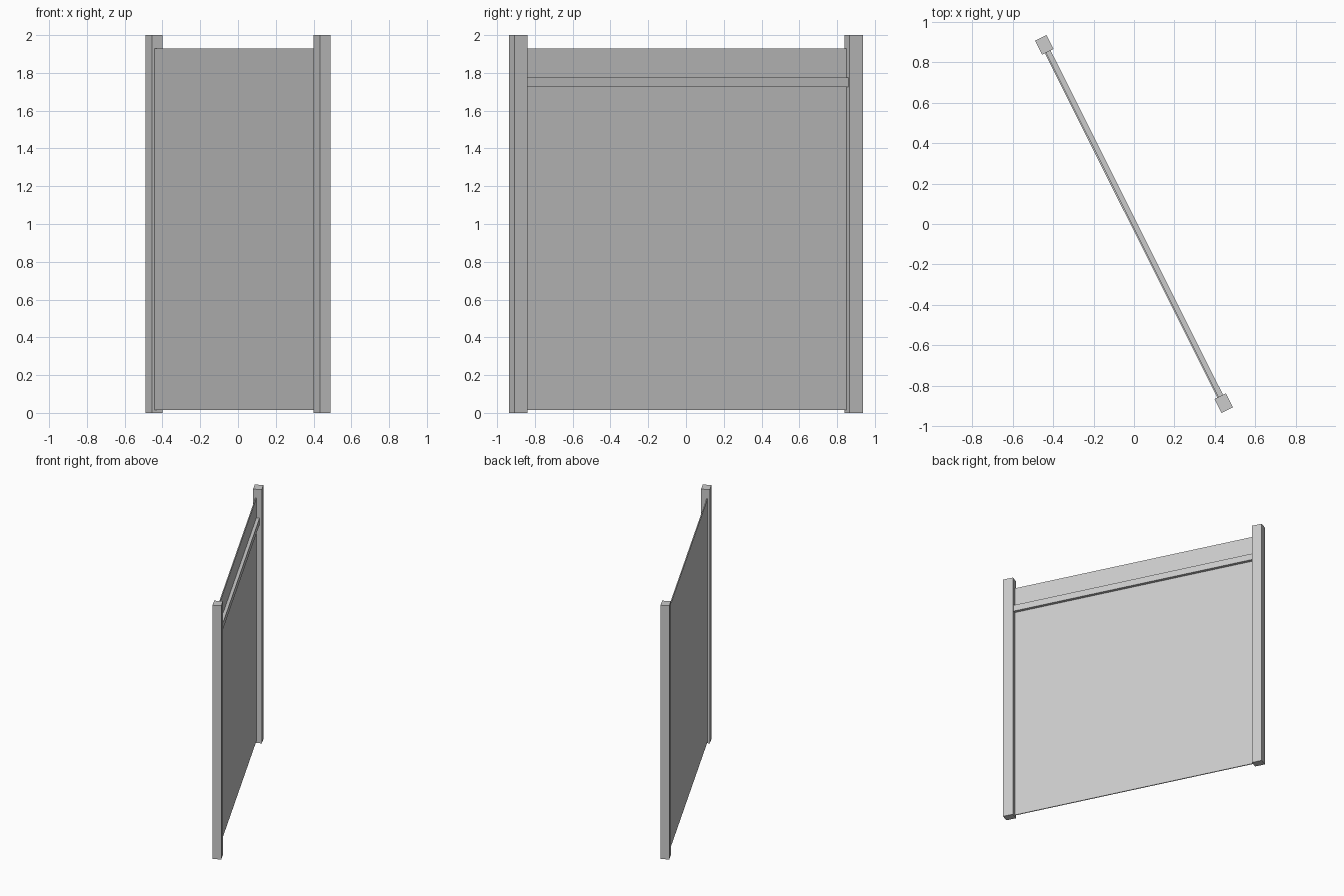
import bpy
import math
from mathutils import Matrix

cube = bpy.data.objects.get("Cube")
if cube:
    bpy.data.objects.remove(cube, do_unlink=True)

grey = bpy.data.materials.new("plain grey")
grey.use_nodes = True
colour = (0.6, 0.6, 0.6, 1)
grey.diffuse_color = colour
grey.node_tree.nodes["Principled BSDF"].inputs["Base Color"].default_value = colour

# The whole fence runs along its local y axis, turned about z
TURN = Matrix.Rotation(math.radians(26.6), 4, "Z")


def box(name, x, y, z):
    """Box from (min, max) ranges in the fence's own frame."""
    bpy.ops.mesh.primitive_cube_add(size=1)
    ob = bpy.context.object
    ob.name = name
    ranges = (x, y, z)
    size = [hi - lo for lo, hi in ranges]
    centre = [(hi + lo) / 2 for lo, hi in ranges]
    ob.data.transform(TURN @ Matrix.Translation(centre) @ Matrix.Diagonal((*size, 1)))
    ob.data.materials.append(grey)
    return ob


HALF, INNER, OUTER = 0.0315, 0.953, 1.031

# End posts
for name, side in (("back_post", 1), ("front_post", -1)):
    box(name, (-HALF, HALF), sorted((side * INNER, side * OUTER)), (0, 2))

# Thin panel and the rail along its open face
box("panel", (-0.016, -0.008), (-INNER, INNER), (0.015, 1.93))
box("rail", (-0.008, 0.0155), (-INNER, INNER), (1.725, 1.775))
